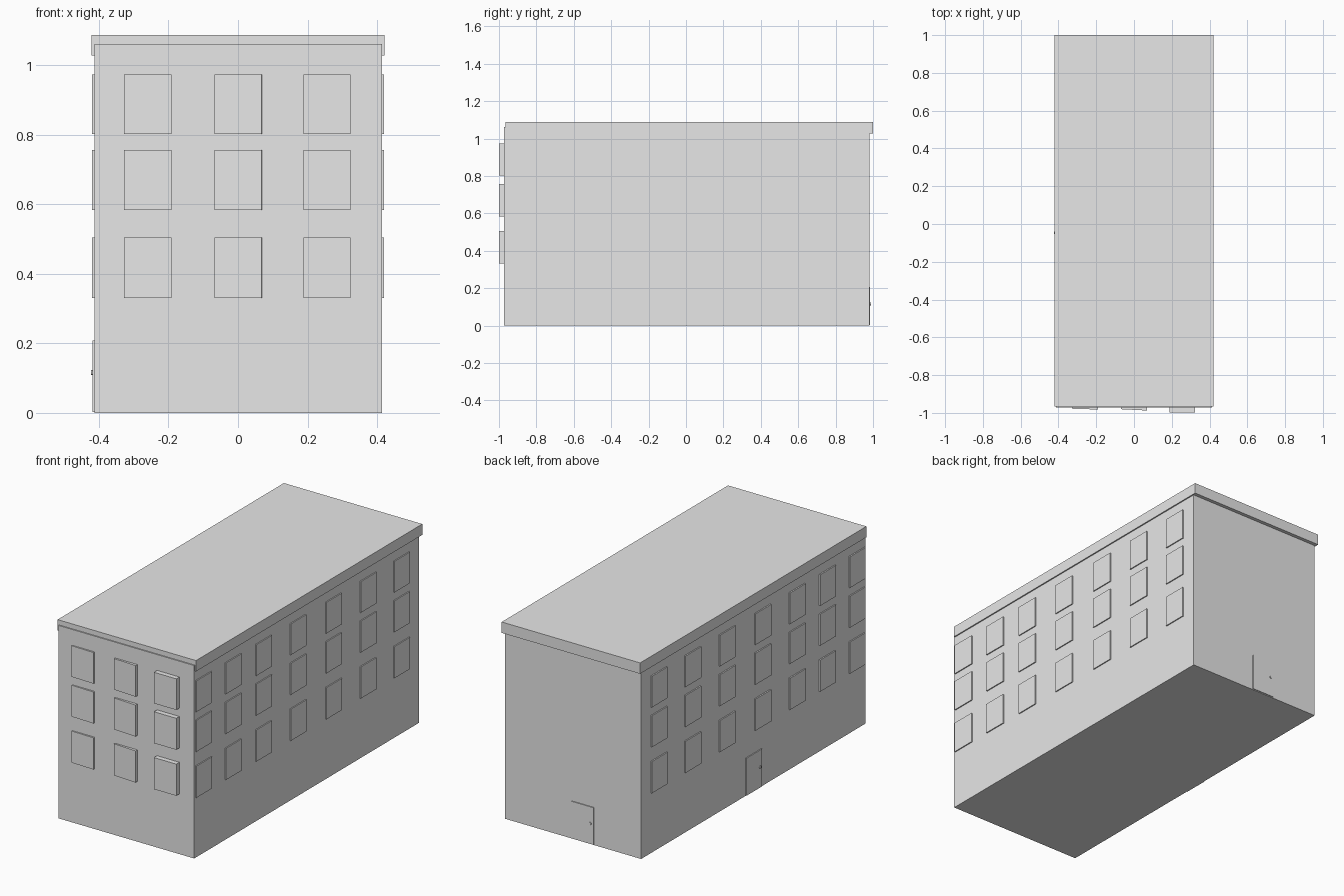
import bpy
from mathutils import Matrix, Vector

cube = bpy.data.objects.get("Cube")
if cube:
    bpy.data.objects.remove(cube, do_unlink=True)

grey = bpy.data.materials.new("plain_grey")
grey.use_nodes = True
grey.diffuse_color = (0.8, 0.8, 0.8, 1)
grey.node_tree.nodes["Principled BSDF"].inputs["Base Color"].default_value = (0.8, 0.8, 0.8, 1)


def box(name, low, high, yaw=0):
    """Box between two corners, optionally turned about its own upright axis."""
    low, high = Vector(low), Vector(high)
    bpy.ops.mesh.primitive_cube_add(size=1, location=(low + high) / 2)
    obj = bpy.context.object
    obj.name = name
    obj.data.transform(Matrix.Rotation(yaw, 4, "Z") @ Matrix.Diagonal((*(high - low), 1)))
    obj.data.materials.append(grey)
    return obj


def knob(name, location, axis):
    """Small round door handle, pointing along the given axis."""
    bpy.ops.mesh.primitive_cylinder_add(vertices=12, radius=0.007, depth=0.012, location=location)
    obj = bpy.context.object
    obj.name = name
    obj.data.transform(Vector((0, 0, 1)).rotation_difference(Vector(axis)).to_matrix().to_4x4())
    obj.data.materials.append(grey)


LEFT, RIGHT, FRONT, BACK = 0.414, -0.413, -0.972, 0.98
WIDTH = 0.136

# Main block and overhanging flat roof
box("building_body", (RIGHT, FRONT, 0), (LEFT, BACK, 1.061))
box("roof_slab", (-0.421, -0.966, 1.028), (0.421, 1.0, 1.088))

# Window rows shared by three walls
rows = [(0.331, 0.505), (0.584, 0.757), (0.803, 0.974)]
side_columns = [-0.893, -0.636, -0.373, -0.073, 0.236, 0.535, 0.828]
front_columns = [(-0.259, -0.980, -0.03), (0.001, -0.984, -0.05), (0.256, -0.999, 0)]

for r, (bottom, top) in enumerate(rows):
    for c, y in enumerate(side_columns):
        y0, y1 = y - WIDTH / 2, y + WIDTH / 2
        box(f"left_window_{r}_{c}", (LEFT - 0.01, y0, bottom), (0.42, y1, top))
        box(f"right_window_{r}_{c}", (-0.42, y0, bottom), (RIGHT + 0.01, y1, top))
    for c, (x, y, yaw) in enumerate(front_columns):
        box(f"front_window_{r}_{c}", (x - WIDTH / 2, y, bottom),
            (x + WIDTH / 2, y + 0.03, top), yaw)

# Doors in the right and back walls
box("right_door", (-0.418, -0.065, 0.002), (RIGHT + 0.01, 0.071, 0.208))
knob("right_door_handle", (-0.417, -0.046, 0.116), (1, 0, 0))
box("back_door", (-0.127, BACK - 0.01, 0.004), (0.01, 0.985, 0.207))
knob("back_door_handle", (-0.108, 0.984, 0.116), (0, 1, 0))
